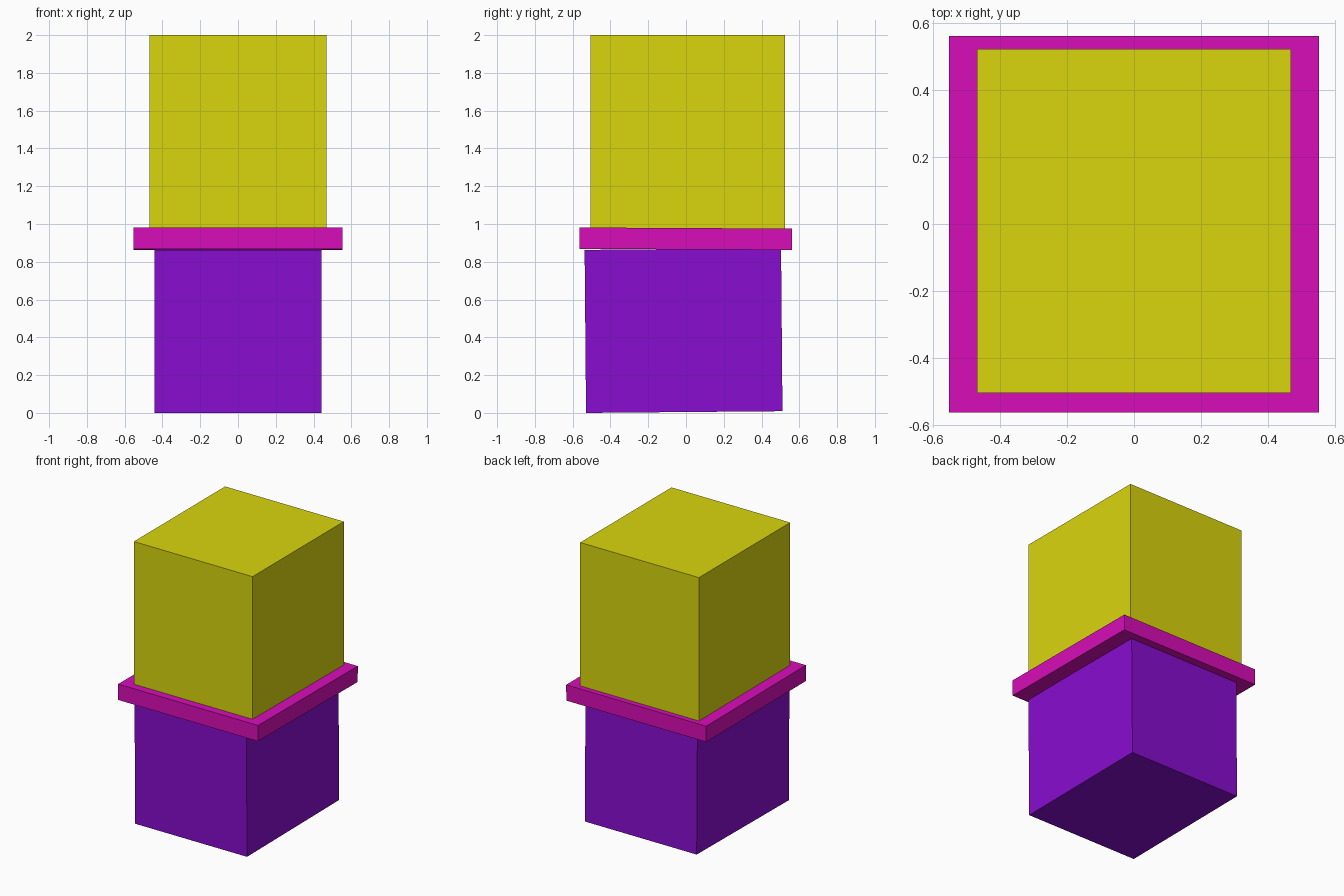
import bpy
from math import radians

if "Cube" in bpy.data.objects:
    bpy.data.objects.remove(bpy.data.objects["Cube"])


def box(name, size, centre, color, tilt=0.0):
    """Flat-shaded closed box, tilted by a few tenths of a degree about x."""
    bpy.ops.mesh.primitive_cube_add(size=1, location=centre)
    ob = bpy.context.object
    ob.name = name
    ob.scale = size
    bpy.ops.object.transform_apply(location=False, rotation=False, scale=True)
    ob.rotation_euler.x = radians(tilt)
    mat = bpy.data.materials.new(name + "_color")
    mat.diffuse_color = (*color, 1)
    mat.use_nodes = True
    mat.node_tree.nodes["Principled BSDF"].inputs["Base Color"].default_value = mat.diffuse_color
    ob.data.materials.append(mat)
    return ob


# Lower block, leaning very slightly toward the front
box("lower_block", (0.884, 1.04, 0.863), (0, -0.013, 0.436), (0.25, 0.004, 0.63), 0.5)

# Thin overhanging plate between the blocks
box("middle_plate", (1.106, 1.126, 0.113), (0, -0.001, 0.922), (0.69, 0.004, 0.48), -0.3)

# Upper block
box("upper_block", (0.938, 1.03, 1.025), (0, 0.009, 1.4875), (0.70, 0.67, 0.004))
